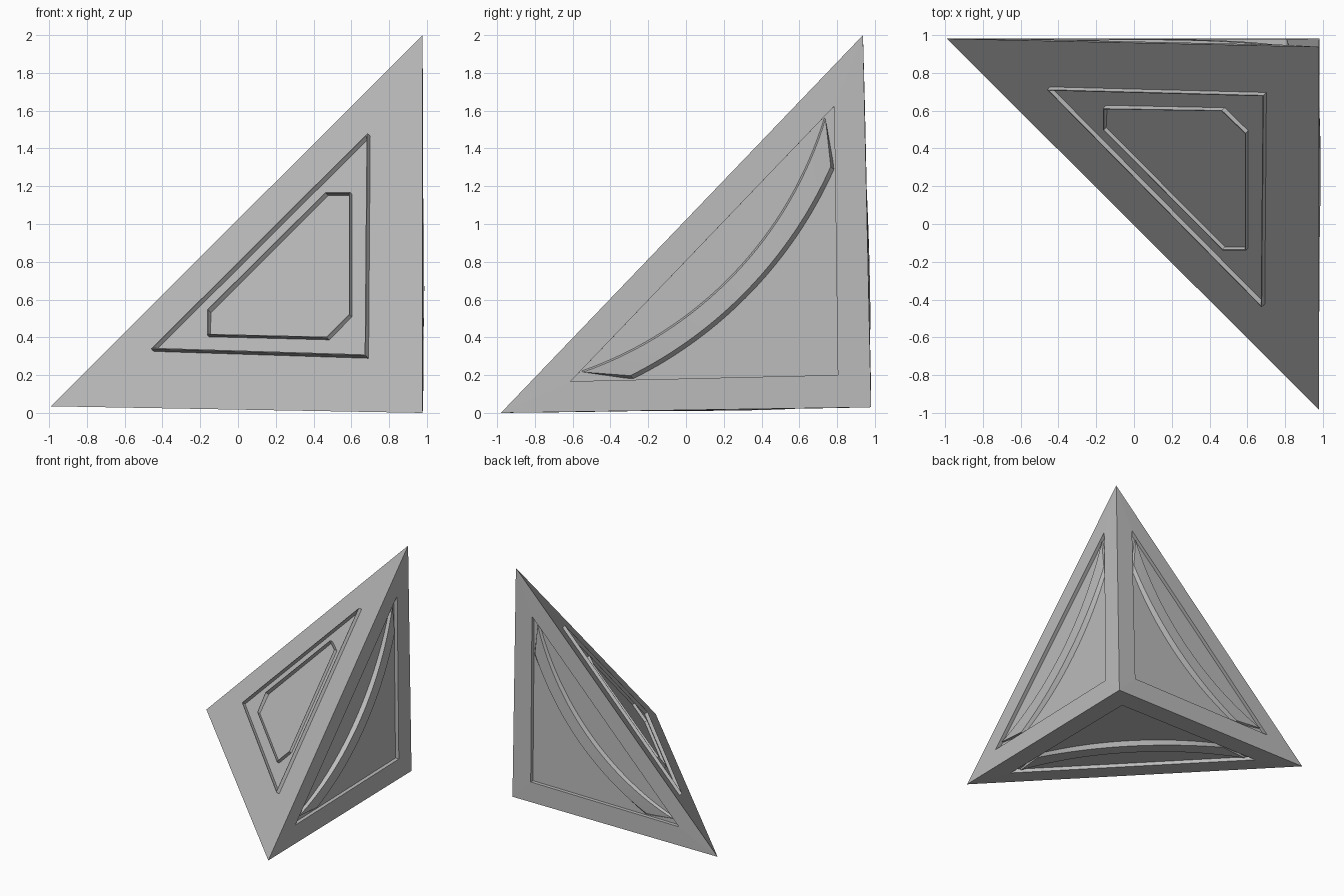
import bpy, bmesh, math
from mathutils import Vector as V

if "Cube" in bpy.data.objects:
    bpy.data.objects.remove(bpy.data.objects["Cube"])

grey = bpy.data.materials.new("plain_grey")
grey.diffuse_color = (0.5, 0.5, 0.5, 1)
grey.use_nodes = True
grey.node_tree.nodes["Principled BSDF"].inputs["Base Color"].default_value = grey.diffuse_color

# Corners of the pyramid: left, front, apex and the square inner corner
A, B, C, D = V((-.99, .98, .035)), V((.977, -.98, 0)), V((.977, .937, 2)), V((.98, .98, .03))
MID = (A + B + C + D) / 4


def finish(name, bm, smooth=False):
    bmesh.ops.remove_doubles(bm, verts=bm.verts, dist=1e-5)
    bmesh.ops.recalc_face_normals(bm, faces=bm.faces)
    me = bpy.data.meshes.new(name)
    bm.to_mesh(me)
    bm.free()
    me.materials.append(grey)
    ob = bpy.data.objects.new(name, me)
    bpy.context.collection.objects.link(ob)
    if smooth:
        bpy.ops.object.select_all(action='DESELECT')
        ob.select_set(True)
        bpy.context.view_layer.objects.active = ob
        bpy.ops.object.shade_smooth_by_angle(angle=math.radians(25))
    return ob


def face(bm, pts):
    bm.faces.new([bm.verts.new(p) for p in pts])


def bridge(bm, a, b):
    """Quads between two closed loops."""
    for i in range(len(a)):
        j = (i + 1) % len(a)
        face(bm, (a[i], a[j], b[j], b[i]))


def normal(p, q, r):
    n = (q - p).cross(r - p).normalized()
    return n if n.dot(p - MID) > 0 else -n


def side_map(P, Q):
    """Place a point on a side face from edge fractions and height."""
    n = normal(D, P, Q)
    return lambda s, t, h=0: D + (P - D) * s + (Q - D) * t + n * h


SIDES = {"right": (B, C), "back": (C, A), "bottom": (A, B)}
DEPTH = -.03

# Body with a sunken triangular panel in each of the three side faces
bm = bmesh.new()
face(bm, (A, B, C))
for P, Q in SIDES.values():
    at = side_map(P, Q)
    st = ((.088, .088), (.81, .082), (.082, .81))
    rim = [at(*p, .002) for p in st]
    floor = [at(*p, DEPTH) for p in st]
    bridge(bm, [D, P, Q], rim)
    bridge(bm, rim, floor)
    face(bm, floor)
finish("pyramid_body", bm)


# Curved raised band lying in each sunken panel
def arc(c, r, half, q):
    a = math.radians(225 + half * q)
    return c + r * math.cos(a), c + r * math.sin(a)


N = 32
for name, (P, Q) in SIDES.items():
    at = side_map(P, Q)
    bm = bmesh.new()
    rings = []
    for i in range(N + 1):
        q = 2 * i / N - 1
        top = .008 - .018 * q * q
        rings.append([at(*arc(1.149, 1.180, 19.4, q), DEPTH - .004),
                      at(*arc(1.149, 1.167, 19.6, q), top),
                      at(*arc(1.106, 1.053, 26.7, q), top),
                      at(*arc(1.106, 1.048, 26.9, q), DEPTH - .004)])
    for a, b in zip(rings, rings[1:]):
        bridge(bm, a, b)
    face(bm, rings[0])
    face(bm, rings[-1])
    finish(name + "_curved_band", bm, True)


# Thin raised outlines on the sloping front face
N_FRONT = normal(A, B, C)


def outline(name, pts):
    pts = [V(p) for p in pts]
    mid = sum(pts, V()) / len(pts)
    inner = [mid + (p - mid) * .988 for p in pts]
    low = lambda loop: [p - N_FRONT * .045 for p in loop]
    bm = bmesh.new()
    loops = [pts, inner, low(inner), low(pts)]
    for i in range(4):
        bridge(bm, loops[i], loops[(i + 1) % 4])
    finish(name, bm)


outline("triangle_ridge", [(-.46, .71, .34), (.675, -.44, .305), (.685, .68, 1.48)])
outline("clipped_ridge", [(-.165, .61, .545), (-.165, .50, .415), (.47, -.14, .40),
                          (.59, -.14, .52), (.59, .48, 1.17), (.465, .60, 1.17)])
